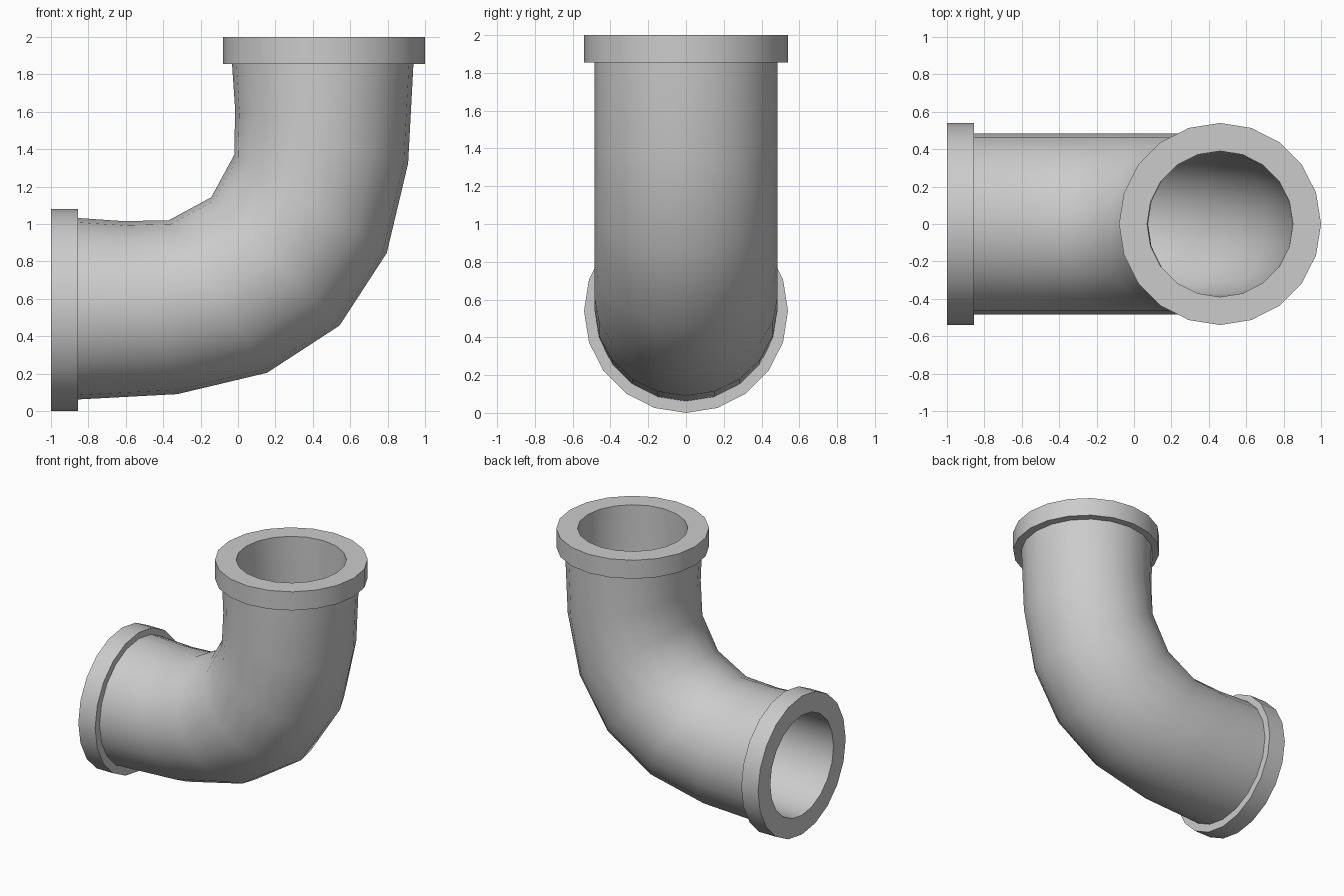
import bpy, bmesh, math
from mathutils import Vector

if "Cube" in bpy.data.objects:
    bpy.data.objects.remove(bpy.data.objects["Cube"])

SIDES = 20
FLANGE_R, BORE_R, PIPE_R = 0.54, 0.39, 0.485

# Centre line stations of the first half: x, z, tilt in degrees
HALF = [(-0.855, 0.547, 0), (-0.47, 0.553, 17.5), (-0.108, 0.612, 32.8)]


def mirror(station):
    """Reflect a station across the diagonal of the elbow."""
    x, z, tilt = station
    return (1 - z, 1 - x, 90 - tilt)


PATH = HALF + [(0.2, 0.8, 45)] + [mirror(s) for s in reversed(HALF)]
START = (-1.0, 0.54, 0)
COLLAR = (-0.855, 0.54, 0)
END = mirror(START)


def add_ring(bm, station, radius):
    """Circle of vertices across the pipe at a station."""
    x, z, tilt = station
    t = math.radians(tilt)
    centre = Vector((x, 0, z))
    up = Vector((-math.sin(t), 0, math.cos(t)))
    side = Vector((0, 1, 0))
    ring = []
    for i in range(SIDES):
        a = math.tau * i / SIDES
        ring.append(bm.verts.new(centre + radius * (math.cos(a) * up + math.sin(a) * side)))
    return ring


bm = bmesh.new()

# Outside: flange, pipe bend, flange
sections = [(START, FLANGE_R), (COLLAR, FLANGE_R)]
sections += [(s, PIPE_R) for s in PATH]
sections += [(mirror(COLLAR), FLANGE_R), (END, FLANGE_R)]

# Bore: back through the inside to the start
sections += [(END, BORE_R)]
sections += [(s, BORE_R) for s in reversed(PATH[1:-1])]
sections += [(START, BORE_R)]

# Skin all rings into one closed wall
rings = [add_ring(bm, s, r) for s, r in sections]
for k, ring in enumerate(rings):
    following = rings[(k + 1) % len(rings)]
    for i in range(SIDES):
        j = (i + 1) % SIDES
        bm.faces.new((ring[i], ring[j], following[j], following[i]))
bmesh.ops.recalc_face_normals(bm, faces=bm.faces)

mesh = bpy.data.meshes.new("pipe_elbow")
bm.to_mesh(mesh)
bm.free()
elbow = bpy.data.objects.new("pipe_elbow", mesh)
bpy.context.collection.objects.link(elbow)

# Smooth round walls, crisp flange edges
bpy.context.view_layer.objects.active = elbow
elbow.select_set(True)
bpy.ops.object.shade_smooth_by_angle(angle=math.radians(40))
